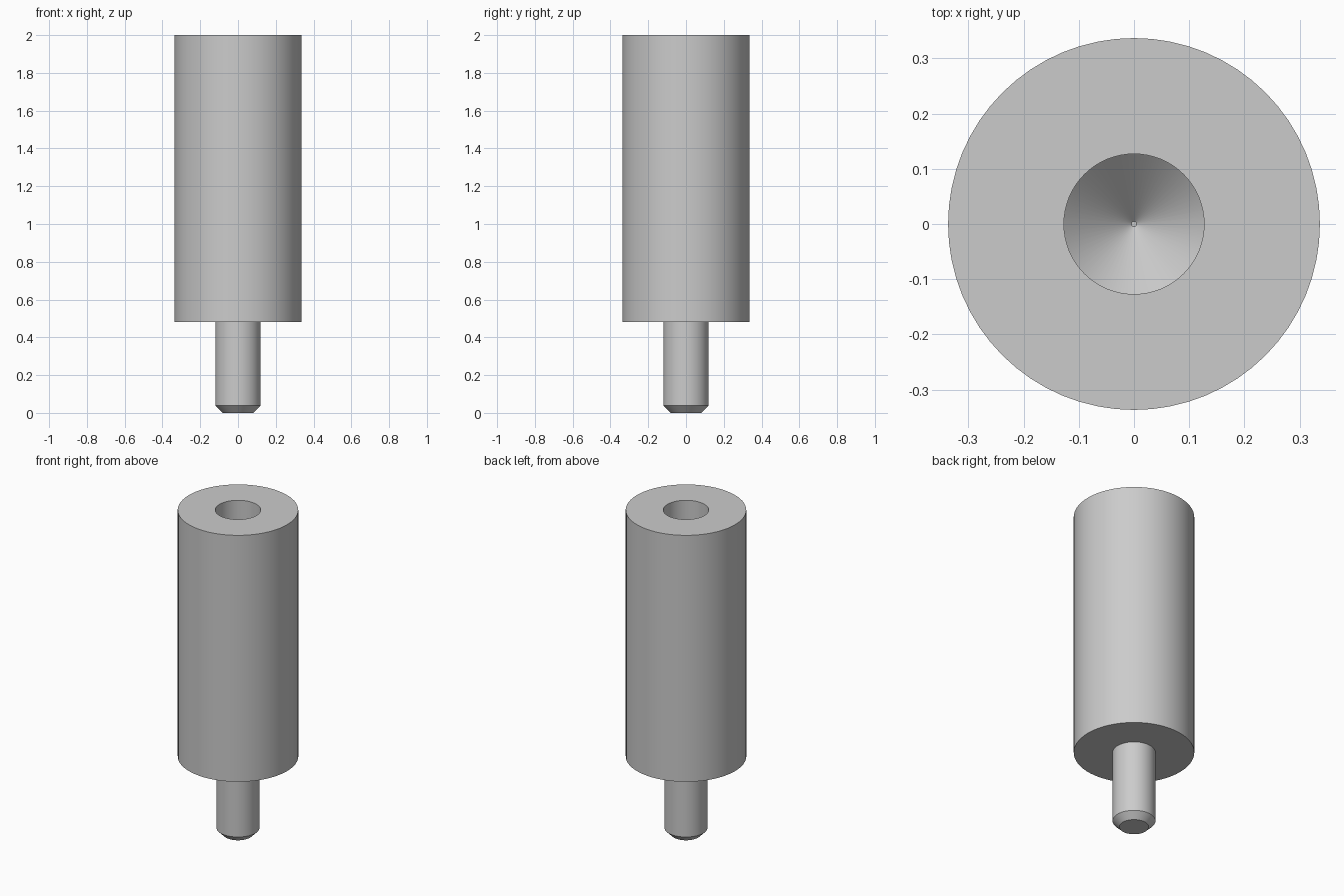
import bpy
import bmesh
from math import radians, tau, cos, sin

cube = bpy.data.objects.get("Cube")
if cube:
    bpy.data.objects.remove(cube, do_unlink=True)

SEGMENTS = 64

steel = bpy.data.materials.new("plain grey")
steel.use_nodes = True
grey = (0.6, 0.6, 0.6, 1)
steel.diffuse_color = grey
steel.node_tree.nodes["Principled BSDF"].inputs["Base Color"].default_value = grey


def turned_part(name, profile):
    """Turn a (radius, height) profile about z; flat discs close both ends."""
    bm = bmesh.new()
    rings = [[bm.verts.new((r * cos(tau * i / SEGMENTS), r * sin(tau * i / SEGMENTS), z))
              for i in range(SEGMENTS)] for r, z in profile]
    for low, high in zip(rings, rings[1:]):
        for i in range(SEGMENTS):
            j = (i + 1) % SEGMENTS
            bm.faces.new((low[i], low[j], high[j], high[i]))
    bm.faces.new(rings[0][::-1])
    bm.faces.new(rings[-1])
    mesh = bpy.data.meshes.new(name)
    bm.to_mesh(mesh)
    bm.free()
    mesh.materials.append(steel)
    obj = bpy.data.objects.new(name, mesh)
    bpy.context.collection.objects.link(obj)
    bpy.ops.object.select_all(action="DESELECT")
    obj.select_set(True)
    bpy.context.view_layer.objects.active = obj
    bpy.ops.object.shade_smooth_by_angle(angle=radians(30))
    return obj


body_radius, hole_radius, tip_radius = 0.337, 0.127, 0.005
stud_radius, chamfer = 0.12, 0.038
shoulder, top, hole_floor = 0.48, 2.0, 1.4

# Chamfered stud, body and blind drilled hole in one continuous profile
turned_part("threaded_spacer", [
    (stud_radius - chamfer, 0),
    (stud_radius, chamfer),
    (stud_radius, shoulder),
    (body_radius, shoulder),
    (body_radius, top),
    (hole_radius, top),
    (hole_radius, hole_floor),
    (tip_radius, hole_floor - hole_radius * 0.9),
])
